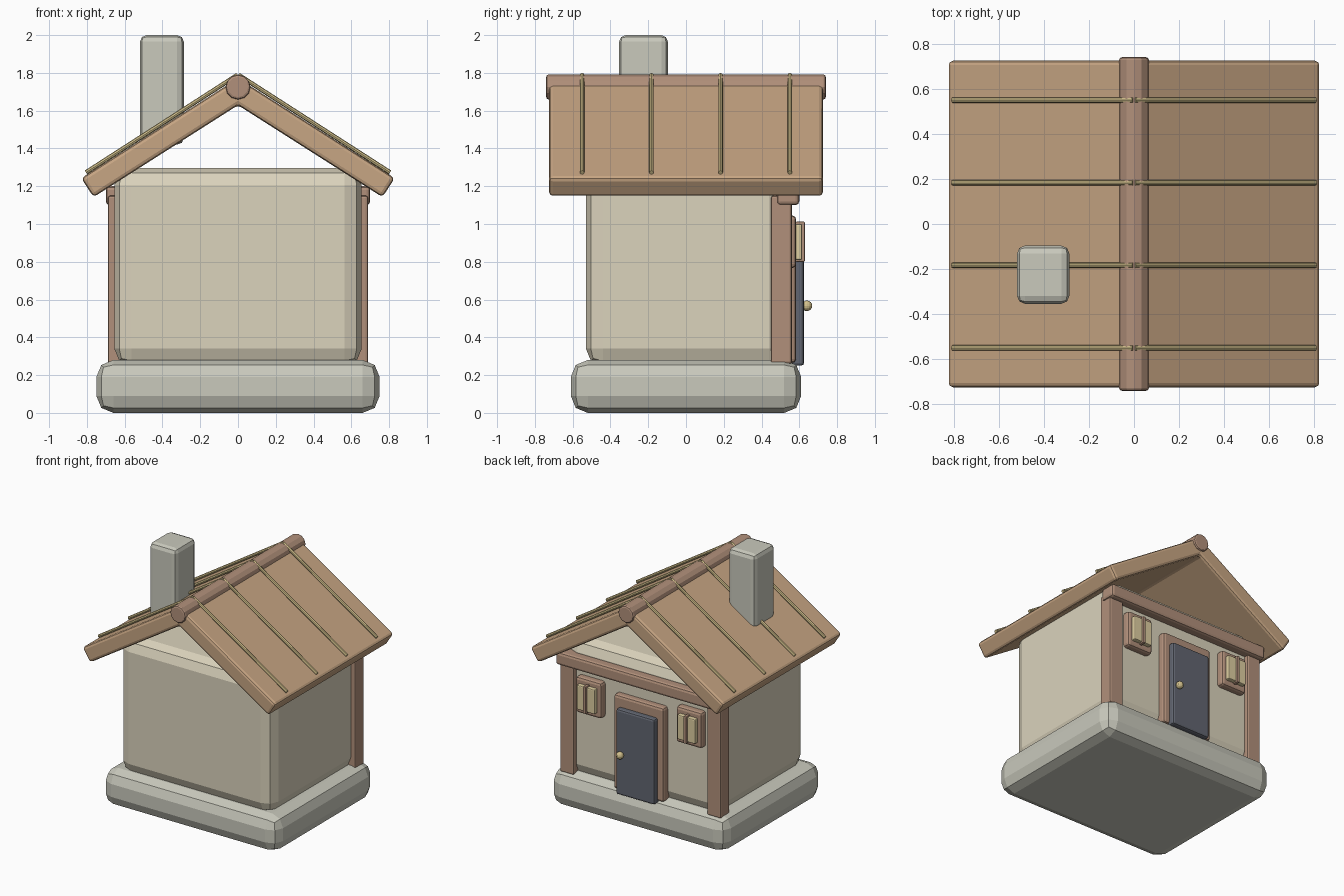
import bpy, bmesh, math
from mathutils import Vector

if "Cube" in bpy.data.objects:
    bpy.data.objects.remove(bpy.data.objects["Cube"])


def mat(name, rgb):
    m = bpy.data.materials.new(name)
    m.diffuse_color = (*[(c / 255) ** 2.2 for c in rgb], 1)
    m.use_nodes = True
    m.node_tree.nodes["Principled BSDF"].inputs["Base Color"].default_value = m.diffuse_color
    return m


STONE = mat("stone", (200, 200, 187))
PLASTER = mat("plaster", (218, 210, 187))
WOOD = mat("wood", (176, 143, 122))
ROOF = mat("roof", (198, 164, 130))
STRAW = mat("straw", (208, 190, 138))
PANE = mat("pane", (222, 206, 160))
SLATE = mat("slate", (98, 102, 112))


def finish(bm, name, material, bevel=0.0, segments=2):
    bmesh.ops.recalc_face_normals(bm, faces=bm.faces)
    me = bpy.data.meshes.new(name)
    bm.to_mesh(me)
    bm.free()
    me.materials.append(material)
    ob = bpy.data.objects.new(name, me)
    bpy.context.collection.objects.link(ob)
    if bevel:
        mod = ob.modifiers.new("bevel", "BEVEL")
        mod.width, mod.segments, mod.limit_method = bevel, segments, "ANGLE"
        mod.angle_limit = math.radians(40)
    return ob


def box(name, x, y, z, material, bevel=0.0, segments=2):
    """Box from (min, max) ranges."""
    bm = bmesh.new()
    bmesh.ops.create_cube(bm, size=1)
    for v in bm.verts:
        v.co = [(r[0] + r[1]) / 2 + c * (r[1] - r[0]) for r, c in zip((x, y, z), v.co)]
    return finish(bm, name, material, bevel, segments)


def rod(name, a, b, radius, sides, material, bevel=0.0):
    """Cylinder between two points."""
    a, b = Vector(a), Vector(b)
    bm = bmesh.new()
    bmesh.ops.create_cone(bm, cap_ends=True, segments=sides, radius1=radius,
                          radius2=radius, depth=(b - a).length)
    ob = finish(bm, name, material, bevel)
    ob.location = (a + b) / 2
    ob.rotation_euler = (b - a).to_track_quat("Z", "Y").to_euler()
    return ob


# Stone base and plastered walls
box("foundation", (-0.75, 0.75), (-0.61, 0.61), (0, 0.28), STONE, 0.09)
box("walls", (-0.655, 0.655), (-0.53, 0.53), (0.25, 1.297), PLASTER, 0.09)

# Roof: chevron profile extruded along y, open gables
bm = bmesh.new()
profile = [(-0.83, 1.243), (0, 1.772), (0.83, 1.243), (0.765, 1.142), (0, 1.629), (-0.765, 1.142)]
rings = [[bm.verts.new((x, y, z)) for x, z in profile] for y in (-0.725, 0.725)]
for i in range(6):
    j = (i + 1) % 6
    bm.faces.new((rings[0][i], rings[0][j], rings[1][j], rings[1][i]))
for r in rings:
    bm.faces.new((r[0], r[1], r[4], r[5]))
    bm.faces.new((r[1], r[2], r[3], r[4]))
finish(bm, "roof", ROOF, 0.02)

# Ridge pole and battens over both slopes
rod("ridge_pole", (0, -0.74, 1.725), (0, 0.74, 1.725), 0.066, 12, WOOD, 0.012)
for y in (-0.55, -0.183, 0.183, 0.55):
    for s in (-1, 1):
        rod("roof_batten", (s * 0.805, y, 1.273), (s * 0.003, y, 1.789), 0.012, 8, STRAW)

# Chimney
box("chimney", (-0.519, -0.287), (-0.354, -0.096), (1.42, 2.0), STONE, 0.035)

# Timber frame of the entrance side
for s in (-1, 1):
    box("corner_post", sorted((s * 0.57, s * 0.688)), (0.45, 0.56), (0.26, 1.15), WOOD, 0.012)
box("lintel_beam", (-0.7, 0.7), (0.48, 0.6), (1.1, 1.2), WOOD, 0.02)

# Door
box("door_frame", (-0.215, 0.215), (0.5, 0.583), (0.265, 0.995), WOOD, 0.02)
box("door", (-0.165, 0.165), (0.56, 0.625), (0.25, 0.91), SLATE, 0.015)
bm = bmesh.new()
bmesh.ops.create_uvsphere(bm, u_segments=12, v_segments=8, radius=0.028)
finish(bm, "door_knob", STRAW).location = (0.118, 0.64, 0.567)

# Windows either side of the door
for c in (-0.43, 0.43):
    box("window_frame", (c - 0.11, c + 0.11), (0.5, 0.583), (0.767, 1.045), WOOD, 0.02)
    box("window_pane", (c - 0.078, c + 0.078), (0.56, 0.615), (0.81, 1.0), PANE, 0.008)
    box("window_mullion", (c - 0.012, c + 0.012), (0.58, 0.63), (0.8, 1.012), WOOD, 0.006)
